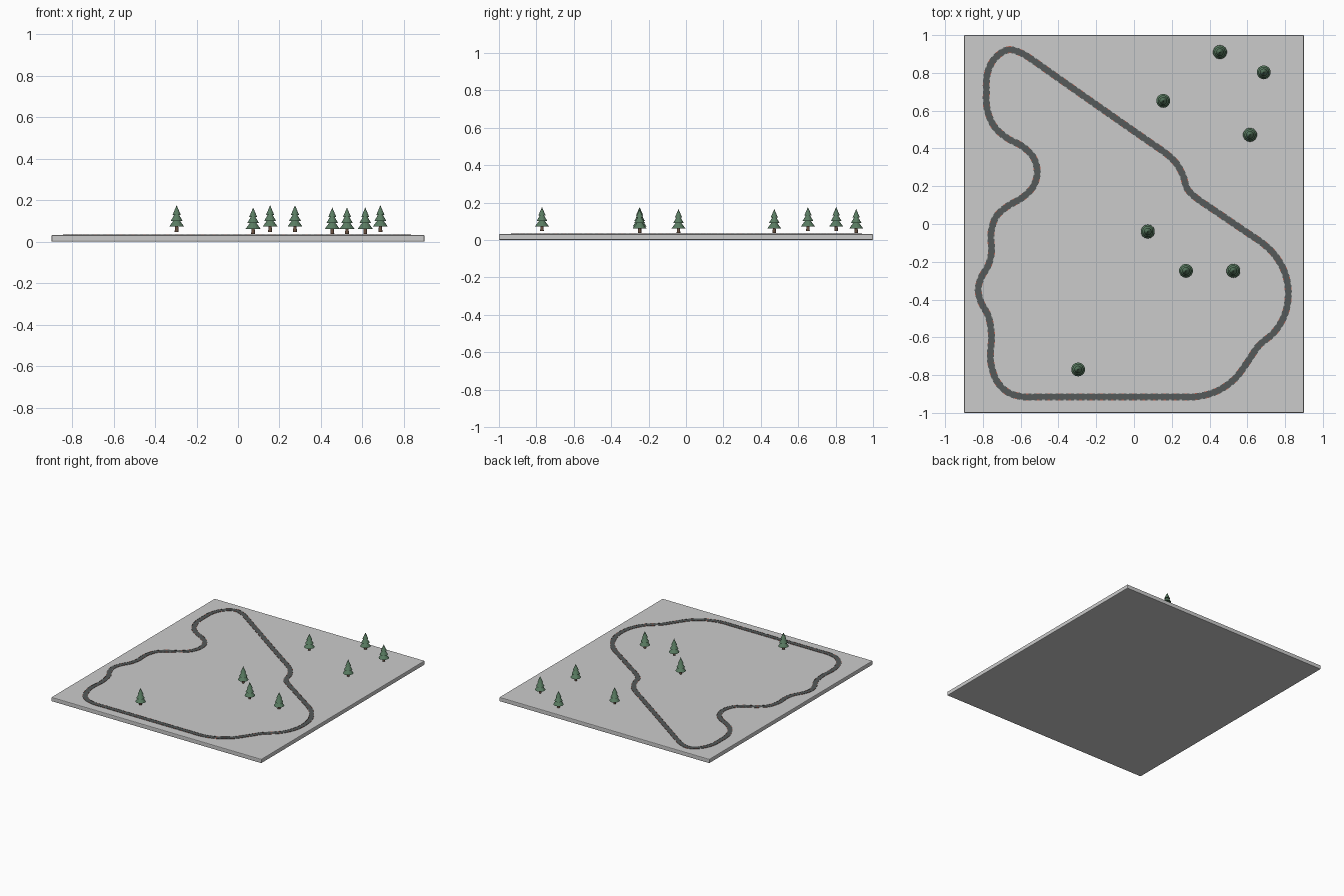
import bpy, bmesh, math
from mathutils import Vector

if "Cube" in bpy.data.objects:
    bpy.data.objects.remove(bpy.data.objects["Cube"])

TOP = 0.032


def material(name, rgb):
    m = bpy.data.materials.new(name)
    m.diffuse_color = (*rgb, 1)
    m.use_nodes = True
    m.node_tree.nodes["Principled BSDF"].inputs["Base Color"].default_value = m.diffuse_color
    return m


ASPHALT = material("asphalt", (0.09, 0.10, 0.10))
RED = material("kerb_red", (0.45, 0.12, 0.08))
PALE = material("kerb_pale", (0.45, 0.45, 0.43))
GREEN = material("foliage", (0.10, 0.20, 0.12))
BROWN = material("bark", (0.14, 0.08, 0.05))


def finish(bm, name, mats=()):
    bmesh.ops.recalc_face_normals(bm, faces=bm.faces)
    me = bpy.data.meshes.new(name)
    bm.to_mesh(me)
    bm.free()
    for m in mats:
        me.materials.append(m)
    ob = bpy.data.objects.new(name, me)
    bpy.context.collection.objects.link(ob)
    return ob


# ground slab with softened edges
bpy.ops.mesh.primitive_cube_add(size=1, location=(0, 0, TOP / 2))
slab = bpy.context.object
slab.name = "ground_slab"
slab.scale = (1.8, 2.0, TOP)
bpy.ops.object.transform_apply(location=False, rotation=False, scale=True)
bev = slab.modifiers.new("edge", 'BEVEL')
bev.width = 0.005
bev.segments = 2

# centre line of the circuit
PATH = [
    (-.66, .923), (-.74, .873), (-.777, .793), (-.782, .703), (-.777, .607),
    (-.74, .517), (-.671, .454), (-.591, .411), (-.533, .353), (-.512, .273),
    (-.533, .199), (-.591, .14), (-.671, .093), (-.729, .04), (-.756, -.04),
    (-.756, -.162), (-.772, -.22), (-.809, -.284), (-.825, -.347),
    (-.809, -.416), (-.772, -.485), (-.756, -.57), (-.756, -.745),
    (-.724, -.835), (-.671, -.889), (-.586, -.915), (-.50, -.915),
    (.24, -.915), (.321, -.915), (.443, -.883), (.533, -.82), (.602, -.729),
    (.66, -.645), (.745, -.57), (.798, -.48), (.817, -.363), (.798, -.257),
    (.751, -.172), (.676, -.098), (.62, -.06), (.39, .096), (.347, .125),
    (.284, .183), (.257, .263), (.22, .326), (.162, .379), (.10, .422),
    (-.46, .814), (-.528, .862), (-.597, .905)]


def smooth_loop(points, step):
    """Closed spline through the points, sampled at roughly equal steps."""
    p = [Vector((x, y, 0)) for x, y in points]
    n = len(p)
    d = [(p[(i + 1) % n] - p[i]).length for i in range(n)]
    v = [(p[(i + 1) % n] - p[i]) / d[i] for i in range(n)]
    tan = [(v[i - 1] * d[i] + v[i] * d[i - 1]) / (d[i] + d[i - 1]) for i in range(n)]
    out = []
    for i in range(n):
        k = max(2, round(d[i] / step))
        for j in range(k):
            t = j / k
            out.append(p[i] * (2*t**3 - 3*t**2 + 1) + tan[i] * d[i] * (t**3 - 2*t**2 + t)
                       + p[(i + 1) % n] * (3*t**2 - 2*t**3)
                       + tan[(i + 1) % n] * d[i] * (t**3 - t**2))
    return out


LOOP = smooth_loop(PATH, 0.014)


def sweep(name, inner, outer, height, mats):
    """Box section swept round the loop, materials alternating per segment."""
    bm = bmesh.new()
    rings = []
    n = len(LOOP)
    for i, c in enumerate(LOOP):
        t = (LOOP[(i + 1) % n] - LOOP[i - 1]).normalized()
        side = Vector((-t.y, t.x, 0))
        rings.append([bm.verts.new(c + side * o + Vector((0, 0, z))) for o, z in
                      ((inner, TOP - .002), (outer, TOP - .002),
                       (outer, TOP + height), (inner, TOP + height))])
    for i in range(n):
        a, b = rings[i], rings[(i + 1) % n]
        for k in range(4):
            f = bm.faces.new((a[k], a[(k + 1) % 4], b[(k + 1) % 4], b[k]))
            f.material_index = i % len(mats)
    return finish(bm, name, mats)


# road with striped kerbs
sweep("road", -0.015, 0.015, 0.002, [ASPHALT])
sweep("kerb_inside", 0.015, 0.0185, 0.003, [RED, ASPHALT, PALE, ASPHALT])
sweep("kerb_outside", -0.0185, -0.015, 0.003, [RED, ASPHALT, PALE, ASPHALT])


def tree(i, x, y, z):
    bm = bmesh.new()

    def cone(r1, r2, z1, z2, mat):
        g = bmesh.ops.create_cone(bm, cap_ends=True, segments=14,
                                  radius1=r1, radius2=r2, depth=z2 - z1)
        bmesh.ops.translate(bm, verts=g["verts"], vec=(0, 0, (z1 + z2) / 2))
        for f in {f for v in g["verts"] for f in v.link_faces}:
            f.material_index = mat

    cone(.010, .007, 0, .032, 1)
    for r, z1, z2 in ((.037, .025, .075), (.029, .053, .102), (.020, .082, .128)):
        cone(r, 0, z1, z2, 0)
    ob = finish(bm, f"tree_{i}", [GREEN, BROWN])
    ob.location = (x, y, z)


# scattered fir trees at two ground heights
LOW, HIGH = 0.037, 0.048
for i, spot in enumerate([
        (.455, .91, LOW), (.687, .803, HIGH), (.155, .652, HIGH), (.614, .472, LOW),
        (.073, -.04, LOW), (.275, -.248, HIGH), (.526, -.248, LOW), (-.296, -.77, HIGH)]):
    tree(i + 1, *spot)
